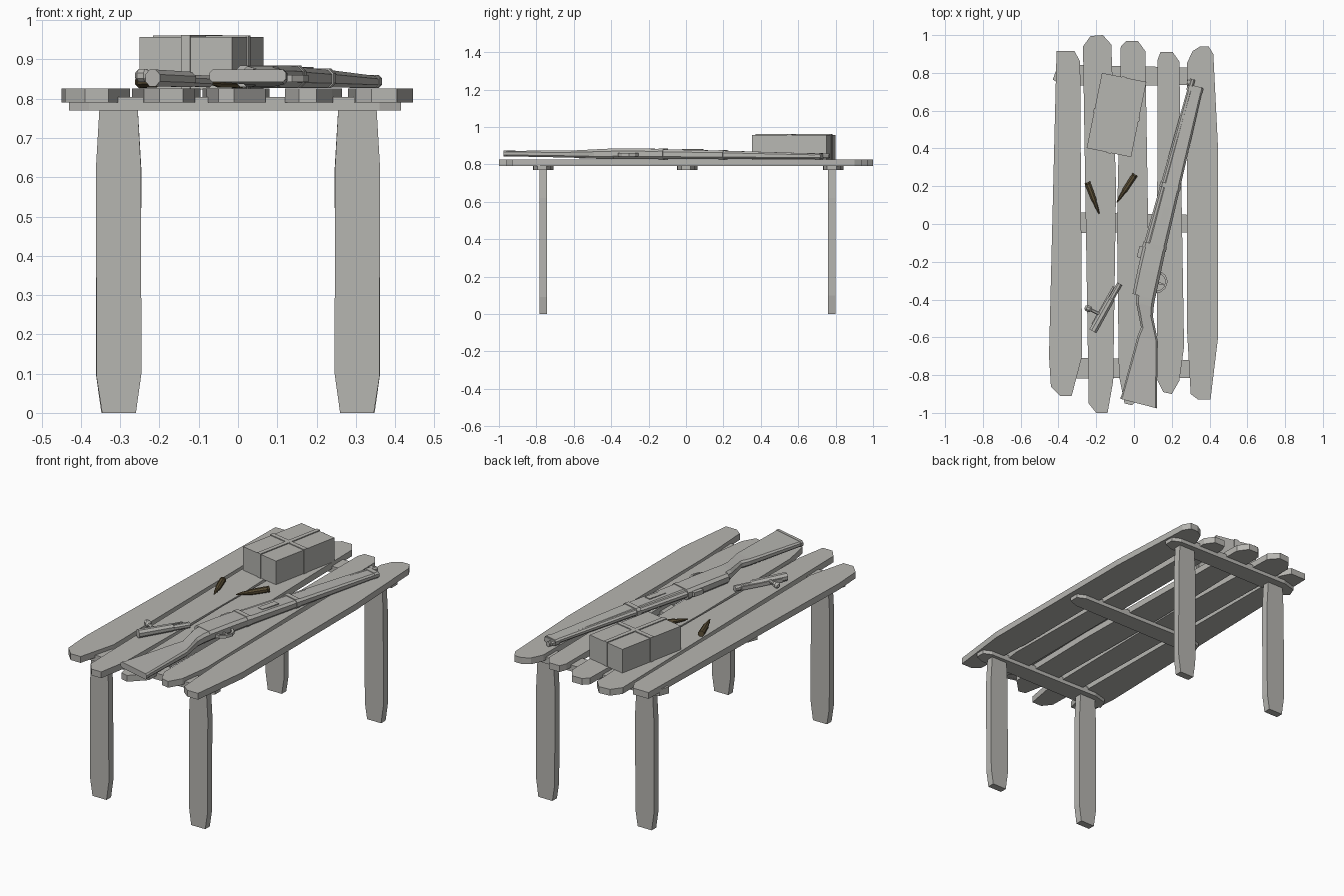
import bpy, bmesh, math
from mathutils import Vector

if "Cube" in bpy.data.objects:
    bpy.data.objects.remove(bpy.data.objects["Cube"])


def material(name, rgb):
    m = bpy.data.materials.new(name)
    m.diffuse_color = (*rgb, 1)
    m.use_nodes = True
    m.node_tree.nodes["Principled BSDF"].inputs["Base Color"].default_value = m.diffuse_color
    return m


GREY = material("warm grey", (0.47, 0.465, 0.44))
BRASS = material("dark brass", (0.105, 0.078, 0.037))
TOP = 0.826


def finish(name, bm, mat):
    bmesh.ops.recalc_face_normals(bm, faces=bm.faces)
    me = bpy.data.meshes.new(name)
    bm.to_mesh(me)
    bm.free()
    me.materials.append(mat)
    ob = bpy.data.objects.new(name, me)
    bpy.context.collection.objects.link(ob)
    return ob


def frame(angle, ox=0, oy=0):
    """Lying frame: u runs along the part, v to its left, z up."""
    s, c = math.sin(math.radians(angle)), math.cos(math.radians(angle))
    return lambda u, v, z: Vector((ox + u * s - v * c, oy + u * c + v * s, z))


def flat(u, v, z):
    return Vector((u, v, z))


def bridge(name, rings, mat=GREY):
    """Skin a row of equal point rings and cap both ends."""
    bm = bmesh.new()
    vs = [[bm.verts.new(p) for p in r] for r in rings]
    n = len(vs[0])
    for a, b in zip(vs, vs[1:]):
        for i in range(n):
            j = (i + 1) % n
            bm.faces.new((a[i], a[j], b[j], b[i]))
    bm.faces.new(vs[0])
    bm.faces.new(vs[-1])
    return finish(name, bm, mat)


def prism(name, pts, z0, z1, f=flat):
    return bridge(name, [[f(x, y, z) for x, y in pts] for z in (z0, z1)])


def loft(name, f, sections, cut=0.25):
    """Chamfered box sections: (u, v low, v high, z low, z high)."""
    rings = []
    for u, v0, v1, z0, z1 in sections:
        c = cut * min(v1 - v0, z1 - z0)
        pts = [(v0 + c, z0), (v1 - c, z0), (v1, z0 + c), (v1, z1 - c),
               (v1 - c, z1), (v0 + c, z1), (v0, z1 - c), (v0, z0 + c)]
        rings.append([f(u, v, z) for v, z in pts])
    return bridge(name, rings)


def tube(name, f, stations, mat=GREY, n=8):
    """Round sections: (u, v, z, radius)."""
    ang = [2 * math.pi * (i + 0.5) / n for i in range(n)]
    return bridge(name, [[f(u, v + r * math.cos(a), z + r * math.sin(a))
                          for a in ang] for u, v, z, r in stations], mat)


def block(name, f, u0, u1, v0, v1, z0, z1):
    return prism(name, [(u0, v0), (u1, v0), (u1, v1), (u0, v1)], z0, z1, f)


# Table top planks
planks = {
    "plank_1": [(-.41, .915), (-.315, .915), (-.285, .86), (-.275, -.7), (-.33, -.91),
                (-.39, -.91), (-.44, -.86), (-.45, -.7)],
    "plank_2": [(-.27, .94), (-.23, .995), (-.165, 1), (-.12, .95), (-.095, .2),
                (-.11, -.83), (-.14, -1), (-.2, -1), (-.24, -.95), (-.255, 0)],
    "plank_3": [(-.07, .94), (-.04, .97), (.02, .97), (.06, .915), (.08, -.3),
                (.07, -.88), (-.01, -.96), (-.05, -.95), (-.08, -.8), (-.09, 0)],
    "plank_4": [(.125, .87), (.14, .91), (.205, .91), (.24, .86), (.265, -.65),
                (.24, -.83), (.2, -.9), (.155, -.89), (.12, -.82)],
    "plank_5": [(.28, .85), (.31, .915), (.35, .94), (.395, .94), (.42, .9), (.445, .4),
                (.445, -.6), (.405, -.93), (.34, -.93), (.3, -.9), (.28, -.55)],
}
for name, pts in planks.items():
    prism(name, pts, 0.791, TOP)

# Cross bars under the planks, tapered at the ends
for name, y in (("front_bar", -.765), ("middle_bar", .005), ("back_bar", .785)):
    prism(name, [(-.43, y - .02), (-.38, y - .052), (.36, y - .05), (.415, y - .03),
                 (.415, y + .02), (.37, y + .042), (-.33, y + .057), (-.41, y + .035)],
          0.77, 0.805)

# Legs: flat boards with rough-cut outlines
leg = [(-.048, .79), (-.057, .62), (-.058, .1), (-.044, 0), (.042, 0), (.056, .09),
       (.058, .62), (.048, .79)]
for row, y in (("front", -.762), ("back", .778)):
    for side, s in (("left", -1), ("right", 1)):
        k = s if row == "front" else -s
        bridge(f"{row}_{side}_leg",
               [[Vector((s * .304 + k * x, y + d, z)) for x, z in leg] for d in (-.02, .02)])

# Parcel with two crossing straps
pf = frame(11.5, -.0925, .577)
block("parcel", pf, -.203, .203, -.12, .12, TOP - .002, .957)
block("long_strap", pf, -.207, .207, -.012, .012, TOP - .002, .962)
block("cross_strap", pf, -.012, .012, -.124, .124, TOP - .002, .9615)

# Rifle lying on its side
rf = frame(14.6)
loft("rifle_stock", rf, [
    (-.90, -.359, -.165, .843, .872), (-.57, -.279, -.168, .836, .874),
    (-.52, -.255, -.174, .834, .876), (-.45, -.221, -.14, .83, .88),
    (-.40, -.212, -.115, .829, .883), (-.35, -.207, -.104, .828, .884)])
loft("butt_plate", rf, [(-.914, -.364, -.163, .842, .874), (-.898, -.361, -.163, .842, .874)])
loft("rifle_receiver", rf, [
    (-.36, -.208, -.086, .83, .885), (-.22, -.203, -.079, .828, .885),
    (-.09, -.197, -.077, .828, .882)])
loft("fore_end", rf, [
    (-.10, -.197, -.094, .828, .881), (.25, -.188, -.097, .828, .873),
    (.789, -.172, -.104, .828, .857)])
tube("rifle_barrel", rf, [(-.1, -.094, .857, .019), (.3, -.1, .852, .017),
                          (.82, -.108, .845, .0145)])
for name, u, v0, v1, z in (("rear_band", -.09, -.2, -.072, .885),
                           ("middle_band", .24, -.192, -.079, .877),
                           ("front_band", .77, -.175, -.089, .861)):
    loft(name, rf, [(u - .013, v0, v1, .827, z), (u + .013, v0, v1, .827, z)])
block("loading_port", rf, .02, .13, -.165, -.13, .86, .881)
block("rear_sight", rf, -.165, -.105, -.1, -.058, .845, .868)
block("front_sight", rf, .79, .812, -.1, -.082, .84, .856)
prism("trigger_guard", [(-.205, -.195), (-.222, -.232), (-.25, -.25), (-.29, -.246),
                        (-.318, -.225), (-.325, -.2), (-.312, -.2), (-.306, -.22),
                        (-.285, -.236), (-.252, -.239), (-.232, -.224), (-.218, -.195)],
      .843, .86, rf)
block("trigger", rf, -.275, -.265, -.232, -.195, .847, .857)

# Loose rifle bolt with handle and knob
bf = frame(29.4, -.228, -.562)
tube("bolt_body", bf, [(0, -.012, .853, .023), (.19, -.012, .849, .021),
                       (.2, -.012, .846, .016), (.288, -.012, .844, .016)])
block("bolt_rib", bf, .03, .26, .004, .014, .838, .858)
tube("bolt_handle", frame(-64, -.18, -.478),
     [(-.01, 0, .852, .011), (.06, 0, .858, .009)])
tube("bolt_knob", frame(-64, -.18, -.478),
     [(.05, 0, .859, .009), (.06, 0, .859, .018), (.078, 0, .859, .018), (.088, 0, .859, .009)])

# Two cartridges: rim, case, shoulder and pointed tip
for name, (bx, by), (tx, ty) in (("left_cartridge", (-.247, .22), (-.184, .053)),
                                 ("right_cartridge", (.006, .262), (-.092, .113))):
    d = Vector((tx - bx, ty - by))
    L = d.length
    cf = frame(math.degrees(math.atan2(d.x, d.y)), bx, by)
    tube(name, cf, [(L * t, 0, .843, r) for t, r in (
        (0, .017), (.05, .017), (.06, .014), (.09, .0165), (.55, .015),
        (.64, .011), (.8, .009), (.93, .005), (1, .002))], BRASS)
